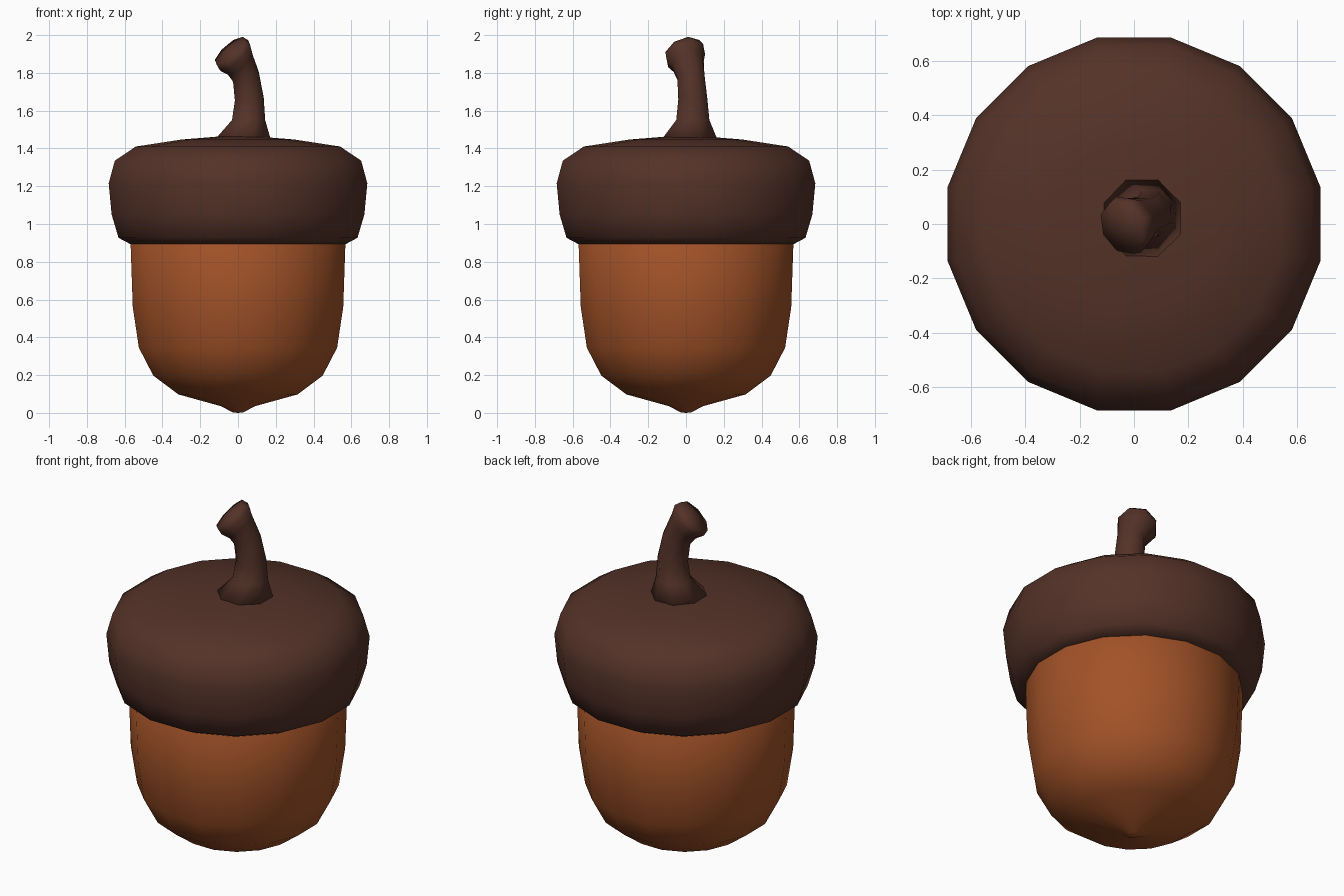
import bpy, bmesh, math
from mathutils import Vector

if "Cube" in bpy.data.objects:
    bpy.data.objects.remove(bpy.data.objects["Cube"])


def material(name, rgb):
    m = bpy.data.materials.new(name)
    m.diffuse_color = (*rgb, 1)
    m.use_nodes = True
    m.node_tree.nodes["Principled BSDF"].inputs["Base Color"].default_value = m.diffuse_color
    return m


def loft(name, rings, sides, mat):
    """Skin circles given as (centre, axis, radius); radius 0 makes a pole."""
    bm = bmesh.new()
    prev = None
    for c, axis, r in rings:
        q = Vector((0, 0, 1)).rotation_difference(Vector(axis).normalized())
        if r == 0:
            cur = [bm.verts.new(c)] * sides
        else:
            cur = []
            for i in range(sides):
                a = 2 * math.pi * (i + 0.5) / sides
                cur.append(bm.verts.new(Vector(c) + q @ Vector((r * math.cos(a), r * math.sin(a), 0))))
        if prev:
            for i in range(sides):
                j = (i + 1) % sides
                quad = list(dict.fromkeys([prev[i], prev[j], cur[j], cur[i]]))
                bm.faces.new(quad)
        prev = cur
    bmesh.ops.recalc_face_normals(bm, faces=bm.faces)
    me = bpy.data.meshes.new(name)
    bm.to_mesh(me)
    bm.free()
    me.materials.append(mat)
    for p in me.polygons:
        p.use_smooth = True
    ob = bpy.data.objects.new(name, me)
    bpy.context.collection.objects.link(ob)
    return ob


def lathe(name, profile, mat):
    return loft(name, [((0, 0, z), (0, 0, 1), r) for r, z in profile], 16, mat)


orange_brown = material("orange_brown", (0.36, 0.085, 0.021))
dark_brown = material("dark_brown", (0.088, 0.032, 0.021))

# Nut body with its small pointed tip
lathe("nut", [(0, 0), (0.03, 0.003), (0.09, 0.035), (0.322, 0.098), (0.457, 0.197),
              (0.535, 0.345), (0.568, 0.56), (0.58, 0.90), (0.5, 1.0), (0, 1.0)], orange_brown)

# Cap
lathe("cap", [(0, 0.895), (0.58, 0.893), (0.645, 0.927), (0.682, 1.05), (0.698, 1.215),
              (0.665, 1.335), (0.552, 1.41), (0.306, 1.447), (0.12, 1.462), (0, 1.465)], dark_brown)

# Bent stem, flared at both ends
end = (-0.63, -0.33, 0.70)
loft("stem", [((0.03, 0.02, 1.42), (0, 0, 1), 0),
              ((0.028, 0.02, 1.455), (0, 0, 1), 0.155),
              ((0.056, 0.036, 1.55), (0, 0, 1), 0.095),
              ((0.06, 0.036, 1.66), (-0.1, -0.05, 1), 0.083),
              ((0.042, 0.026, 1.78), (-0.35, -0.15, 1), 0.078),
              ((0.008, 0.01, 1.855), end, 0.092),
              ((-0.02, -0.002, 1.892), end, 0.113),
              ((-0.044, -0.014, 1.917), end, 0.104),
              ((-0.055, -0.02, 1.93), end, 0)], 8, dark_brown)
